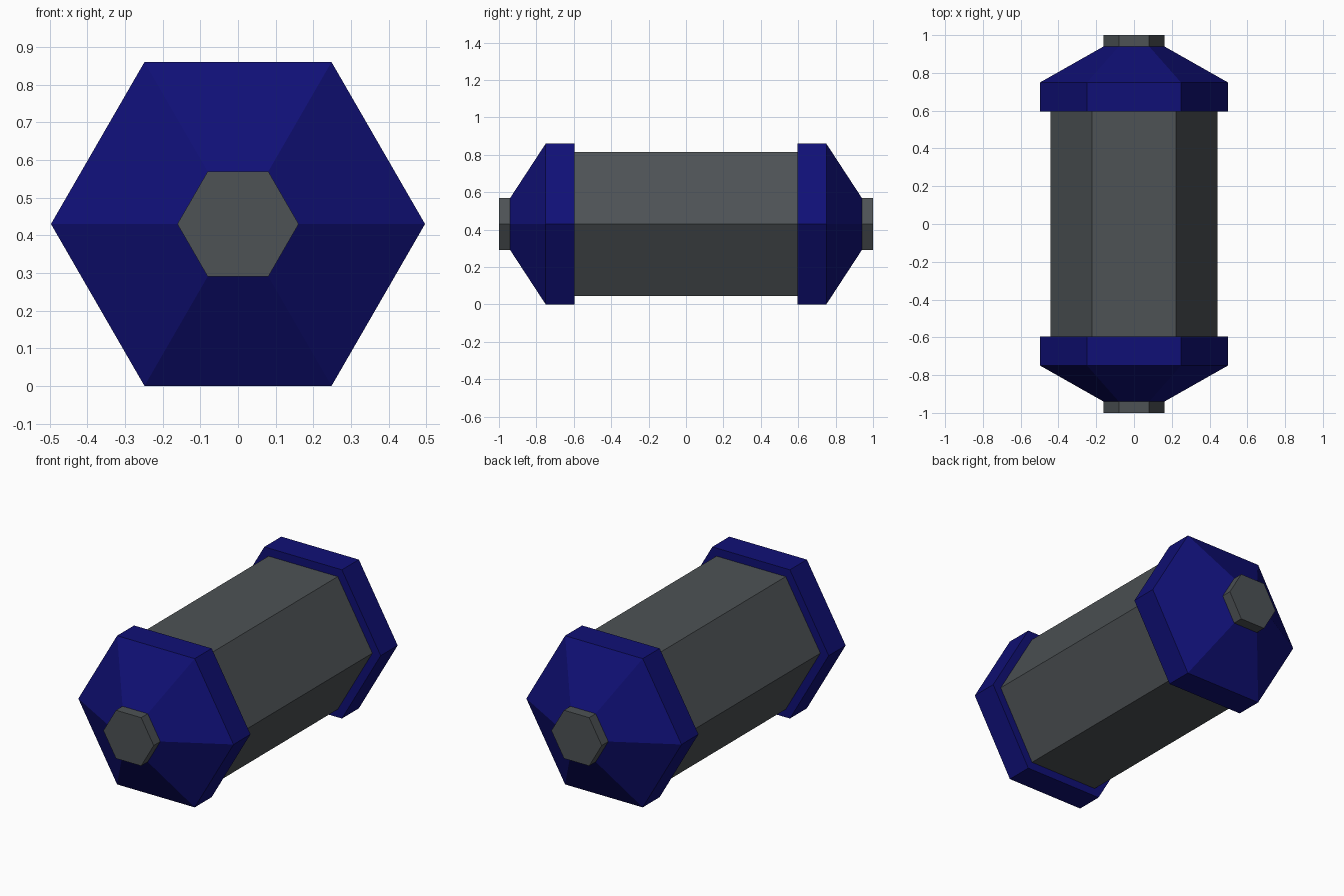
import bpy, bmesh, math

if "Cube" in bpy.data.objects:
    bpy.data.objects.remove(bpy.data.objects["Cube"])

CZ = 0.43  # height of the long axis


def material(name, rgb):
    m = bpy.data.materials.new(name)
    m.diffuse_color = (*rgb, 1)
    m.use_nodes = True
    m.node_tree.nodes["Principled BSDF"].inputs["Base Color"].default_value = m.diffuse_color
    return m


blue = material("navy_blue", (0.005, 0.005, 0.18))
grey = material("dark_grey", (0.074, 0.084, 0.090))


def hex_lathe(name, profile, mat):
    """Closed six-sided solid along y from (y, corner radius) stations."""
    bm = bmesh.new()
    rings = [[bm.verts.new((r * math.cos(i * math.pi / 3), y,
                            CZ + r * math.sin(i * math.pi / 3)))
              for i in range(6)] for y, r in profile]
    for a, b in zip(rings, rings[1:]):
        for i in range(6):
            j = (i + 1) % 6
            bm.faces.new((a[i], a[j], b[j], b[i]))
    bm.faces.new(rings[0])
    bm.faces.new(rings[-1])
    bmesh.ops.recalc_face_normals(bm, faces=bm.faces)
    mesh = bpy.data.meshes.new(name)
    bm.to_mesh(mesh)
    bm.free()
    mesh.materials.append(mat)
    obj = bpy.data.objects.new(name, mesh)
    bpy.context.collection.objects.link(obj)
    return obj


# Central barrel
hex_lathe("barrel", [(-0.62, 0.443), (0.62, 0.443)], grey)

# Tapered end caps and their small end studs
for side, s in (("front", -1), ("back", 1)):
    hex_lathe(side + "_cap", [(s * 0.595, 0.4965), (s * 0.75, 0.4965), (s * 0.94, 0.161)], blue)
    hex_lathe(side + "_stud", [(s * 0.92, 0.161), (s * 1.0, 0.161)], grey)
